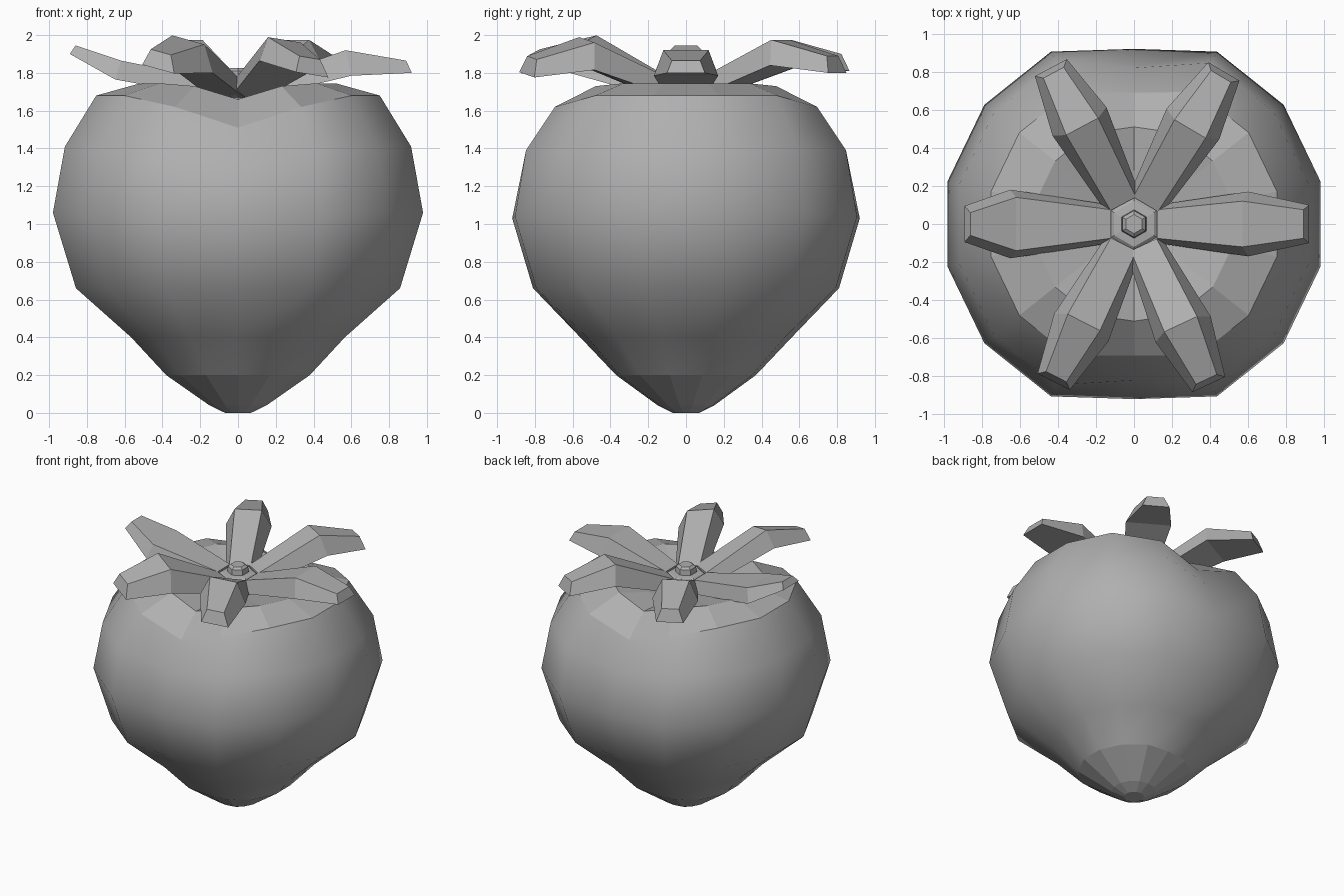
import bpy, bmesh
from math import sin, cos, pi, radians
from mathutils import Vector

if "Cube" in bpy.data.objects:
    bpy.data.objects.remove(bpy.data.objects["Cube"])

grey = bpy.data.materials.new("dark_grey")
grey.diffuse_color = (.43, .43, .43, 1)
grey.use_nodes = True
grey.node_tree.nodes["Principled BSDF"].inputs["Base Color"].default_value = grey.diffuse_color


def finish(bm, name):
    bmesh.ops.recalc_face_normals(bm, faces=bm.faces)
    me = bpy.data.meshes.new(name)
    bm.to_mesh(me)
    bm.free()
    me.materials.append(grey)
    ob = bpy.data.objects.new(name, me)
    bpy.context.collection.objects.link(ob)
    return ob


def loft(bm, rings):
    """Bridge consecutive closed rings of points and cap both ends."""
    rows = [[bm.verts.new(p) for p in ring] for ring in rings]
    bands = []
    for a, b in zip(rows, rows[1:]):
        n = len(a)
        bands.append([bm.faces.new((a[i], a[(i + 1) % n], b[(i + 1) % n], b[i]))
                      for i in range(n)])
    bm.faces.new(rows[0][::-1])
    bm.faces.new(rows[-1])
    return bands


# Berry: 14-sided lathe with a cleft at the front and back
# (radius, height, radius at cleft, drop at cleft, drop beside cleft)
profile = [
    (.07, 0, .07, 0, 0), (.155, .04, .15, 0, 0), (.39, .20, .37, 0, 0),
    (.58, .40, .56, 0, 0), (.88, .66, .81, 0, 0), (1.005, 1.06, .92, .03, .02),
    (.94, 1.41, .82, .09, .02), (.77, 1.68, .69, .17, .06),
    (.53, 1.745, .51, .085, .015), (.30, 1.68, .28, .04, 0),
    (.12, 1.63, .12, 0, 0)]
SIDES = 14
rings = []
for r, z, rc, drop, side in profile:
    ring = []
    for i in range(SIDES):
        k = i % 7                      # 0 = cleft, 1 and 6 = beside it
        a = pi / 2 + 2 * pi * i / SIDES
        rad = rc if k == 0 else r
        dz = drop if k == 0 else side if k in (1, 6) else 0
        ring.append((rad * cos(a), rad * sin(a), z - dz))
    rings.append(ring)
bm = bmesh.new()
bands = loft(bm, rings)
for band in bands[2:7]:                # body smooth, tip and crown faceted
    for f in band:
        f.smooth = True
finish(bm, "berry")


# Leaves: trapezoid sections at base, bend and tip, with a sideways roll
# each section: (distance, half width below, half width above, z below, z above)
def leaf(name, angle, sections, roll=0):
    d = Vector((cos(radians(angle)), sin(radians(angle)), 0))
    s = Vector((-d.y, d.x, 0))
    up = Vector((0, 0, 1))
    bm = bmesh.new()
    rows = []
    for i, (r, wb, wt, zb, zt) in enumerate(sections):
        t = s + up * (roll if i else 0)
        ri = r - (.03 if i else 0)
        rows.append([d * r - t * wb + up * zb, d * r + t * wb + up * zb,
                     d * ri + t * wt + up * zt, d * ri - t * wt + up * zt])
    loft(bm, rows)
    finish(bm, name)


base = (.12, .10, .075, 1.67, 1.765)
leaf("leaf_right", 0, [base, (.60, .17, .12, 1.785, 1.92), (.92, .10, .075, 1.80, 1.865)])
leaf("leaf_left", 180, [base, (.65, .18, .14, 1.765, 1.865), (.89, .095, .06, 1.90, 1.945)])
# (name, angle, roll, tip lift)
for name, ang, roll, lift in (("back_right", 59.5, 0, 0), ("back_left", 118, 0, .01),
                              ("front_left", 243, -.25, .02), ("front_right", 295, -.15, -.01)):
    leaf("leaf_" + name, ang, [base, (.61, .16, .095, 1.84, 1.975),
                               (.93, .095, .06, 1.80 + lift, 1.89 + lift)], roll)

# Hub and stem: hexagonal
bm = bmesh.new()
loft(bm, [[(r * cos(pi / 2 + i * pi / 3), r * sin(pi / 2 + i * pi / 3), z) for i in range(6)]
          for r, z in ((.14, 1.64), (.14, 1.75), (.12, 1.765), (.075, 1.77), (.07, 1.81),
                       (.05, 1.825))])
finish(bm, "stem")
